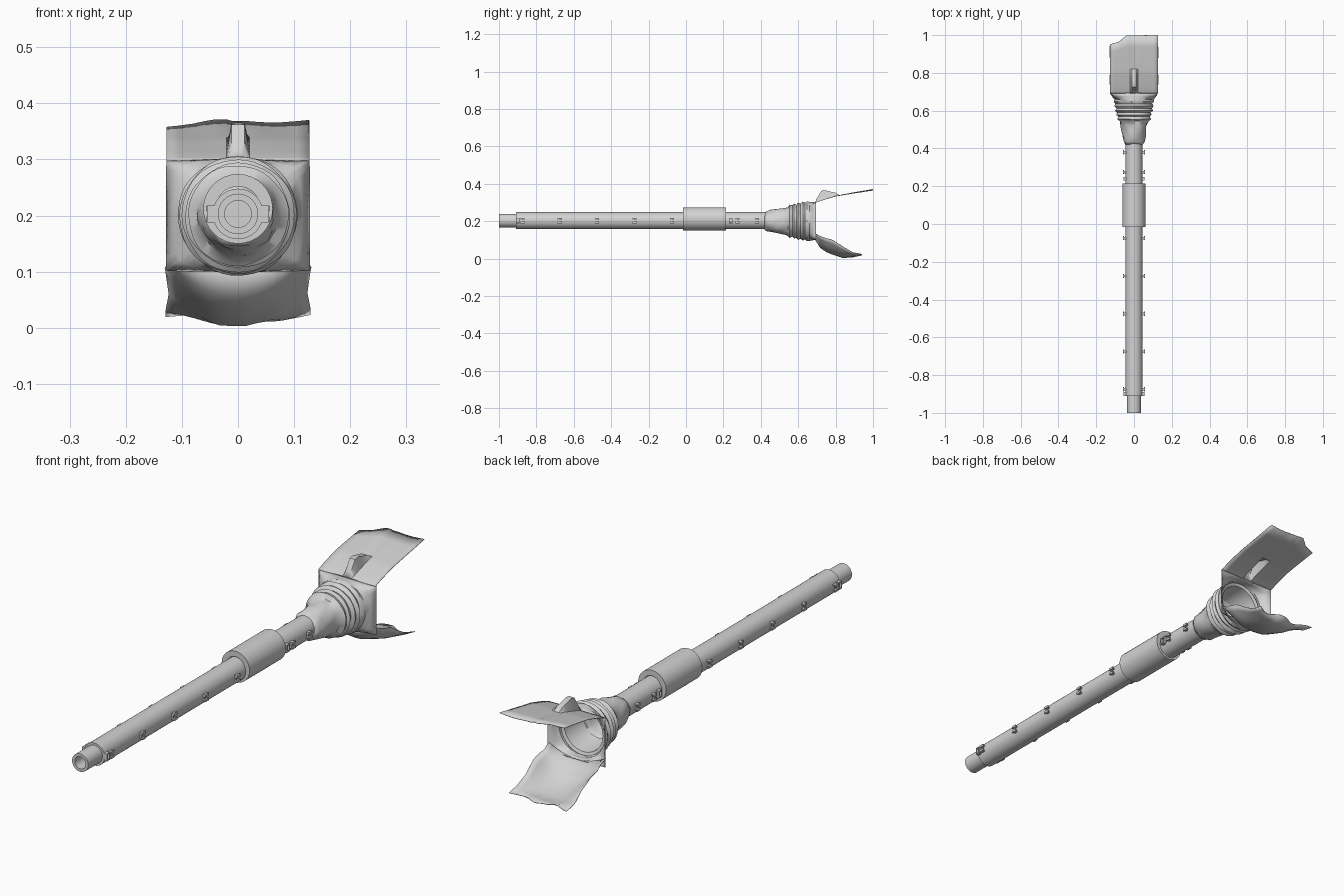
import bpy, bmesh, math

if "Cube" in bpy.data.objects:
    bpy.data.objects.remove(bpy.data.objects["Cube"])

AXIS = 0.203
grey = bpy.data.materials.new("light grey")
grey.diffuse_color = (0.65, 0.65, 0.65, 1)
grey.use_nodes = True
grey.node_tree.nodes["Principled BSDF"].inputs["Base Color"].default_value = grey.diffuse_color


def clamp(v, m):
    return max(-m, min(m, v))


def interp(table, y, col):
    for a, b in zip(table, table[1:]):
        if y <= b[0]:
            t = (y - a[0]) / (b[0] - a[0])
            return a[col] + (b[col] - a[col]) * t
    return table[-1][col]


def finish(name, bm, angle=35, thickness=0):
    bmesh.ops.remove_doubles(bm, verts=bm.verts, dist=1e-5)
    bmesh.ops.recalc_face_normals(bm, faces=bm.faces)
    mesh = bpy.data.meshes.new(name)
    bm.to_mesh(mesh)
    bm.free()
    mesh.materials.append(grey)
    ob = bpy.data.objects.new(name, mesh)
    bpy.context.collection.objects.link(ob)
    bpy.ops.object.select_all(action='DESELECT')
    ob.select_set(True)
    bpy.context.view_layer.objects.active = ob
    bpy.ops.object.shade_smooth_by_angle(angle=math.radians(angle))
    if thickness:
        mod = ob.modifiers.new("cloth thickness", 'SOLIDIFY')
        mod.thickness = thickness
        mod.offset = 0
    return ob


def sheet(name, rows, closed=False, angle=35, thickness=0):
    """Skin a list of equally long point rows."""
    bm = bmesh.new()
    grid = [[bm.verts.new(p) for p in row] for row in rows]
    n = len(rows[0])
    for a, b in zip(grid, grid[1:]):
        for i in range(n if closed else n - 1):
            j = (i + 1) % n
            bm.faces.new((a[i], a[j], b[j], b[i]))
    return finish(name, bm, angle, thickness)


def lathe(name, profile, cz=AXIS, n=32):
    """Turn a (y, radius) profile about the long axis."""
    rows = [[(r * math.cos(k * math.tau / n), y, cz + r * math.sin(k * math.tau / n))
             for k in range(n)] for y, r in profile]
    return sheet(name, rows, closed=True)


# Main tube, hollow end pipe and sleeve
lathe("main_tube", [(-0.91, 0.03), (-0.91, 0.045), (0.46, 0.045), (0.46, 0.0001)])
lathe("end_pipe", [(-0.90, 0.0001), (-0.90, 0.024), (-1.0, 0.024), (-1.0, 0.036), (-0.905, 0.036)])
lathe("sleeve", [(-0.015, 0.04), (-0.015, 0.062), (0.215, 0.062), (0.215, 0.04)], cz=0.212)

# Small side clips: two stems under a slim cap
bm = bmesh.new()


def box(cx, cy, cz, sx, sy, sz):
    vs = bmesh.ops.create_cube(bm, size=1)["verts"]
    for v in vs:
        v.co = (cx + v.co.x * sx, cy + v.co.y * sy, cz + v.co.z * sz)


for y in (-0.875, -0.675, -0.475, -0.275, -0.075, 0.275, 0.38):
    for s in (-1, 1):
        for dz in (-0.01, 0.01):
            box(s * 0.047, y, AXIS + dz, 0.012, 0.012, 0.006)
            box(s * 0.0545, y, AXIS + dz, 0.005, 0.022, 0.009)
        box(s * 0.046, y - 0.006, AXIS, 0.010, 0.006, 0.026)
# Open rectangular loops beside the first clip of each group
for y in (-0.9, 0.24):
    for s in (-1, 1):
        for d in (-1, 1):
            box(s * 0.048, y, AXIS + d * 0.013, 0.014, 0.018, 0.004)
            box(s * 0.048, y + d * 0.008, AXIS, 0.014, 0.003, 0.028)
finish("side_clips", bm)

# Wrinkled bell: round neck, gathered rings, then a squared mouth
N = 48
bell = [(0.42, 0.044), (0.435, 0.053), (0.46, 0.058), (0.49, 0.063), (0.52, 0.067),
        (0.545, 0.074), (0.555, 0.088), (0.57, 0.082), (0.578, 0.092), (0.59, 0.087),
        (0.60, 0.099), (0.612, 0.092), (0.625, 0.103), (0.636, 0.096), (0.648, 0.105),
        (0.66, 0.103), (0.675, 0.104), (0.695, 0.104)]
rows = []
for i, (y, r) in enumerate(bell):
    sq = {16: 0.45, 17: 1.0}.get(i, 0)
    wob = 0.003 if 0.43 < y < 0.55 else 0.0012
    row = []
    for k in range(N):
        a = k * math.tau / N
        c, s = math.cos(a), math.sin(a)
        rr = r + wob * (math.sin(3 * a + i * 1.3) + 0.6 * math.sin(7 * a - i * 2.1))
        x = rr * c * (1 - sq) + clamp(c * 0.175, 0.127) * sq
        z = rr * s * (1 - sq) + clamp(s * 0.16, 0.098) * sq
        row.append((x, y, 0.2 + z))
    rows.append(row)
sheet("bell", rows, closed=True, angle=45, thickness=0.003)

# Inner collar seen inside the mouth
lathe("inner_collar", [(0.655, 0.098), (0.65, 0.086), (0.59, 0.08), (0.55, 0.07)], cz=0.2)

# Upper flap, with a hollow fin pushed up out of it
TOP = [(0.69, 0.298), (0.72, 0.31), (0.80, 0.334), (0.90, 0.352), (1.0, 0.368)]
FIN = [(0.69, 0.0), (0.695, 0.012), (0.725, 0.050), (0.745, 0.047), (0.78, 0.027),
       (0.80, 0.017), (0.82, 0.0), (1.1, 0.0)]
END = [(-0.13, 0.95), (-0.08, 0.965), (-0.04, 0.998), (0.13, 1.0)]
XS = [-0.127, -0.105, -0.08, -0.06, -0.04, -0.02, -0.011, -0.005]
XS = XS + [0] + [-x for x in reversed(XS)]
YS = [0.69, 0.70, 0.71, 0.725, 0.745, 0.765, 0.78, 0.80, 0.82, 0.86, 0.90, 0.94, 1.0]
rows = []
for y in YS:
    row = []
    for x in XS:
        t = (y - 0.69) / 0.31
        yy = y if y < 0.9 else 0.86 + (y - 0.86) * (interp(END, x, 1) - 0.86) / 0.14
        side = 1 if abs(x) < 0.012 else 0
        ripple = 0.003 * t * math.sin(x * 32 + y * 9)
        row.append((x, yy, interp(TOP, yy, 1) + side * interp(FIN, y, 1) + ripple * (1 - side)))
    rows.append(row)
sheet("upper_flap", rows, thickness=0.002)

# Lower flap, a drooping trough that flattens towards its ragged end
LOW = [(0.69, 0.102, 0.135), (0.72, 0.056, 0.118), (0.75, 0.036, 0.108), (0.785, 0.022, 0.098),
       (0.84, 0.004, 0.062), (0.89, 0.008, 0.032), (0.93, 0.018, 0.022)]
rows = []
for j, (y, mid, edge) in enumerate(LOW):
    row = []
    for i in range(17):
        u = (i - 8) / 8
        t = j / (len(LOW) - 1)
        z = mid + (edge - mid) * abs(u) ** 2.2 + 0.003 * t * math.sin(u * 7) * (abs(u) > 0.2)
        yy = y + (0.012 * math.sin(u * 6 + 1) if t == 1 else 0)
        row.append((u * (0.127 - 0.004 * math.sin(j * 2.0) * (j > 0)), yy, max(z, 0.001)))
    rows.append(row)
sheet("lower_flap", rows, angle=40, thickness=0.002)
